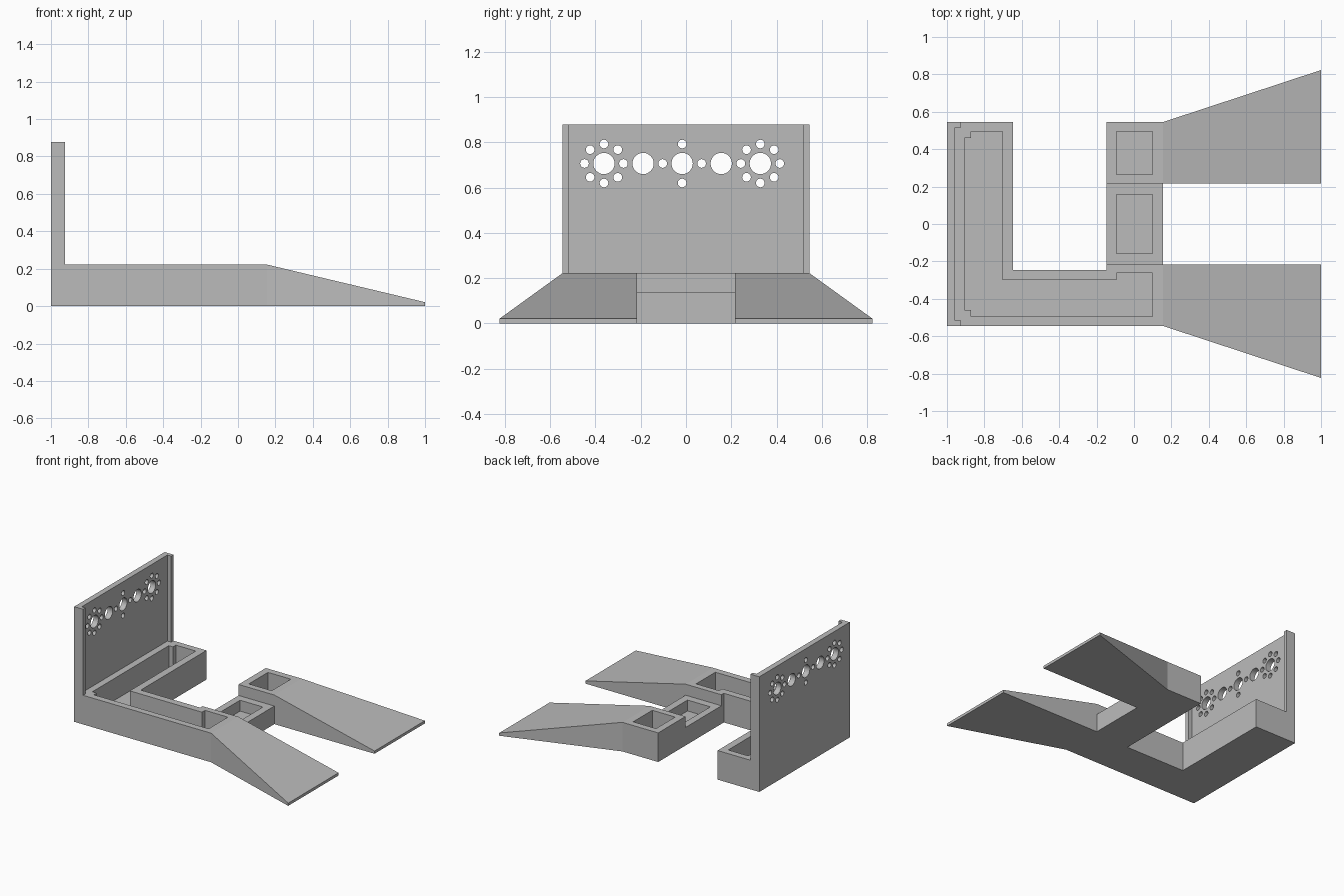
import bpy, bmesh, math
from mathutils import Matrix, Vector

cube = bpy.data.objects.get("Cube")
if cube:
    bpy.data.objects.remove(cube, do_unlink=True)

grey = bpy.data.materials.new("plain grey")
grey.use_nodes = True
grey.diffuse_color = (0.5, 0.5, 0.5, 1)
grey.node_tree.nodes["Principled BSDF"].inputs["Base Color"].default_value = grey.diffuse_color

# Shared levels and edges
TOP, FLOOR, LINK_TOP, WALL_TOP, TIP = 0.222, 0.055, 0.138, 0.878, 0.021
SIDE, INNER = 0.545, 0.217          # outer and inner y of the side blocks
BACK, FRONT = -0.147, 0.155         # x extent of the blocks
POCKET_BACK, POCKET_FRONT = -0.094, 0.099


def finish(name, bm):
    bmesh.ops.recalc_face_normals(bm, faces=bm.faces)
    mesh = bpy.data.meshes.new(name)
    bm.to_mesh(mesh)
    bm.free()
    mesh.materials.append(grey)
    obj = bpy.data.objects.new(name, mesh)
    bpy.context.collection.objects.link(obj)
    return obj


def prism(name, outline, z0, z1, far_top=None):
    """Extrude an outline upward; far_top lowers the top edge at the far end."""
    bm = bmesh.new()
    face = bm.faces.new([bm.verts.new((x, y, z0)) for x, y in outline])
    new = bmesh.ops.extrude_face_region(bm, geom=[face])["geom"]
    tops = [v for v in new if isinstance(v, bmesh.types.BMVert)]
    far = max(v.co.x for v in tops)
    for v in tops:
        v.co.z = far_top if far_top is not None and v.co.x == far else z1
    return finish(name, bm)


def rect(x0, x1, y0, y1):
    return [(x0, y0), (x1, y0), (x1, y1), (x0, y1)]


def cut(obj, cutter):
    mod = obj.modifiers.new("cut", "BOOLEAN")
    mod.operation, mod.solver, mod.object = "DIFFERENCE", "EXACT", cutter
    bpy.context.view_layer.objects.active = obj
    bpy.ops.object.modifier_apply(modifier=mod.name)
    bpy.data.objects.remove(cutter, do_unlink=True)


def tray(name, outline, pocket, height):
    obj = prism(name, outline, 0, height)
    cut(obj, prism("pocket_cutter", pocket, FLOOR, height + 0.1))
    return obj


# L-shaped base with its long connected pocket
tray("base_tray",
     [(-1, -SIDE), (FRONT, -SIDE), (FRONT, -INNER), (BACK, -INNER),
      (BACK, -0.246), (-0.648, -0.246), (-0.648, SIDE), (-1, SIDE)],
     [(-0.906, -0.46), (-0.871, -0.46), (-0.871, -0.495), (POCKET_FRONT, -0.495),
      (POCKET_FRONT, -0.263), (POCKET_BACK, -0.263), (POCKET_BACK, -0.3),
      (-0.703, -0.3), (-0.703, 0.495), (-0.871, 0.495), (-0.871, 0.46), (-0.906, 0.46)],
     TOP)

# Low linking tray and the far side tray
tray("link_tray", rect(BACK, FRONT, -INNER, INNER),
     rect(POCKET_BACK, POCKET_FRONT, -0.159, 0.159), LINK_TOP)
tray("side_tray", rect(BACK, FRONT, INNER, SIDE),
     rect(POCKET_BACK, POCKET_FRONT, 0.265, 0.495), TOP)

# Mirrored flared ramps
for side, s in (("right", -1), ("left", 1)):
    prism(side + "_ramp", [(FRONT, s * INNER), (1, s * INNER), (1, s * 0.823),
                           (FRONT, s * SIDE)], 0, TOP, far_top=TIP)

# Upright wall with a raised rib along each end
wall = prism("upright_wall",
             [(-1, -SIDE), (-0.925, -SIDE), (-0.925, -0.516), (-0.957, -0.516),
              (-0.957, 0.516), (-0.925, 0.516), (-0.925, SIDE), (-1, SIDE)],
             TOP, WALL_TOP)

# Row of large holes, with rings of small holes round three of them
MID_Y, HOLE_Z, PITCH, RING = -0.017, 0.706, 0.1725, 0.086
holes = []
for i in range(-2, 3):
    y = MID_Y + i * PITCH
    holes.append((y, HOLE_Z, 0.047))
    count = {0: 4, 2: 8}.get(abs(i), 0)
    for k in range(count):
        a = math.tau * k / count
        holes.append((y + RING * math.cos(a), HOLE_Z + RING * math.sin(a), 0.019))
bm = bmesh.new()
for y, z, r in holes:
    place = Matrix.Translation(Vector((-0.98, y, z))) @ Matrix.Rotation(math.pi / 2, 4, "Y")
    bmesh.ops.create_cone(bm, cap_ends=True, segments=32, radius1=r, radius2=r,
                          depth=0.2, matrix=place)
cut(wall, finish("hole_cutter", bm))
